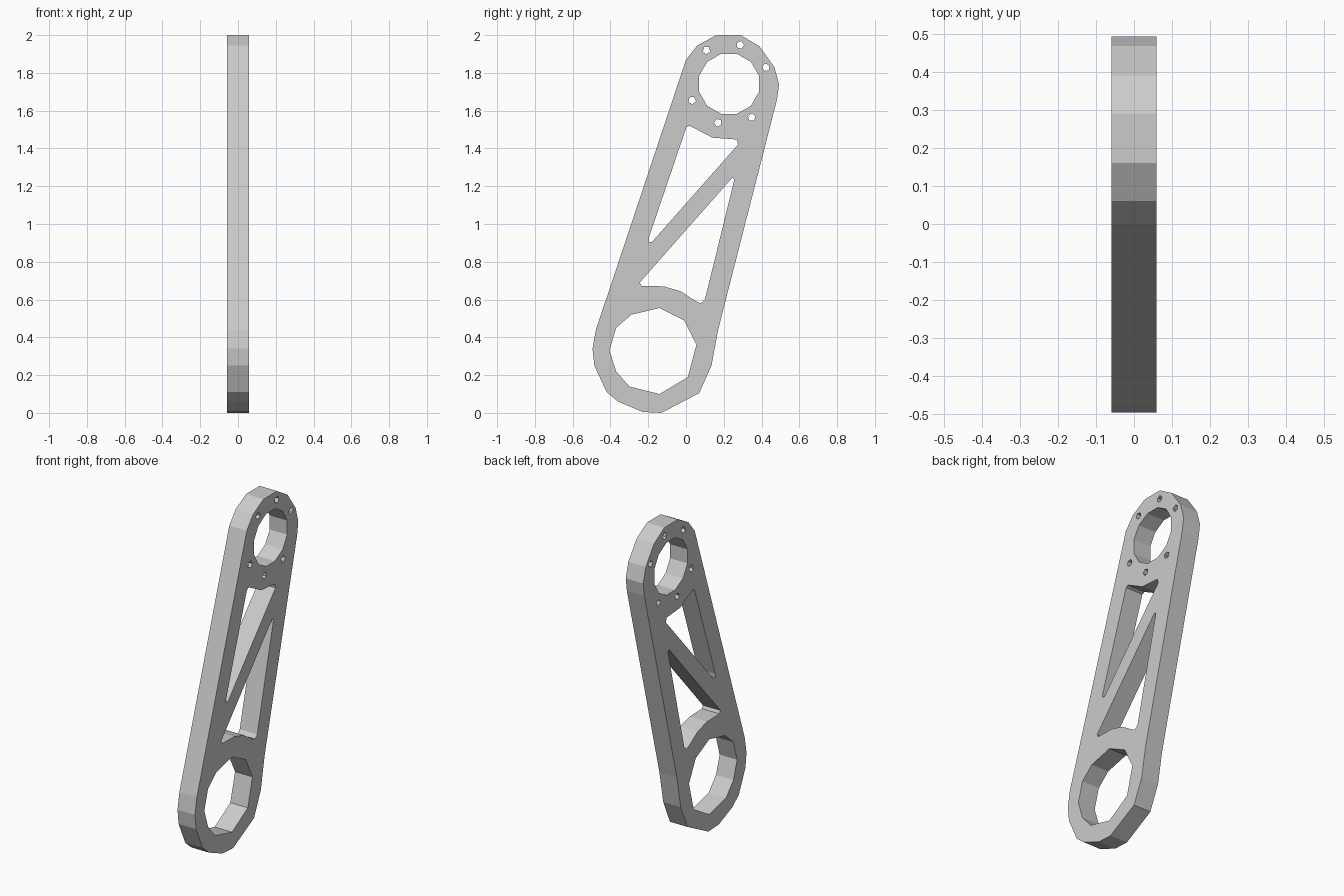
import bpy
from math import sin, cos, radians, tau

HALF_THICK = 0.0585
UPPER = (0.228, 1.742)

old = bpy.data.objects.get("Cube")
if old:
    bpy.data.objects.remove(old, do_unlink=True)


def ring(center, radius, sides, start=0.0):
    """Regular polygon around a centre."""
    return [(center[0] + radius * cos(radians(start) + tau * i / sides),
             center[1] + radius * sin(radians(start) + tau * i / sides))
            for i in range(sides)]


# Outer outline: wide lower end, narrow upper end
outline = [(-.477, .44), (-.495, .34), (-.485, .25), (-.42, .11), (-.36, .06),
           (-.23, .005), (-.13, .0), (.07, .105), (.135, .25), (.17, .44),
           (.482, 1.66), (.493, 1.74), (.468, 1.83), (.39, 1.94), (.29, 2.0),
           (.16, 2.0), (.06, 1.945), (0, 1.87)]

# Large opening in the lower end
lower_bore = [(-.405, .33), (-.37, .45), (-.29, .52), (-.14, .555), (-.01, .49),
              (.055, .36), (.01, .19), (-.14, .1), (-.3, .14), (-.37, .22)]

# Two triangular windows that leave a diagonal brace between them
upper_window = [(.002, 1.512), (.02, 1.52), (.14, 1.457), (.27, 1.447),
                (.275, 1.42), (-.18, .905), (-.198, .905), (-.196, .93)]
lower_window = [(.245, 1.245), (.256, 1.235), (.1, .6), (.08, .58), (.055, .59),
                (-.03, .645), (-.12, .67), (-.235, .673), (-.245, .69)]

loops = [outline, lower_bore, upper_window, lower_window,
         ring(UPPER, .164, 12, 15)]

# Two groups of three bolt holes around the upper bore
for angle in (24, 74, 124, 204, 254, 304):
    a = radians(angle)
    spot = (UPPER[0] + .214 * cos(a), UPPER[1] + .214 * sin(a))
    loops.append(ring(spot, .021, 5, angle))

# Filled flat profile extruded to the plate thickness
curve = bpy.data.curves.new("link_profile", 'CURVE')
curve.dimensions = '2D'
curve.fill_mode = 'BOTH'
curve.extrude = HALF_THICK
for points in loops:
    spline = curve.splines.new('POLY')
    spline.points.add(len(points) - 1)
    for p, (y, z) in zip(spline.points, points):
        p.co = (y, z, 0, 1)
    spline.use_cyclic_u = True

# Stand the profile up in the side plane and turn it into a mesh
link = bpy.data.objects.new("link_plate", curve)
bpy.context.scene.collection.objects.link(link)
link.rotation_euler = (radians(90), 0, radians(90))
bpy.context.view_layer.update()
bpy.ops.object.select_all(action='DESELECT')
link.select_set(True)
bpy.context.view_layer.objects.active = link
bpy.ops.object.convert(target='MESH')
link = bpy.context.view_layer.objects.active
link.name = "link_plate"

# Weld the caps to the walls and shade flat
bpy.ops.object.mode_set(mode='EDIT')
bpy.ops.mesh.select_all(action='SELECT')
bpy.ops.mesh.remove_doubles(threshold=0.0005)
bpy.ops.mesh.normals_make_consistent(inside=False)
bpy.ops.object.mode_set(mode='OBJECT')
bpy.ops.object.shade_flat()

# Plain grey metal
grey = bpy.data.materials.new("plain_grey")
grey.use_nodes = True
color = (0.6, 0.6, 0.6, 1)
grey.diffuse_color = color
grey.node_tree.nodes["Principled BSDF"].inputs["Base Color"].default_value = color
link.data.materials.clear()
link.data.materials.append(grey)
